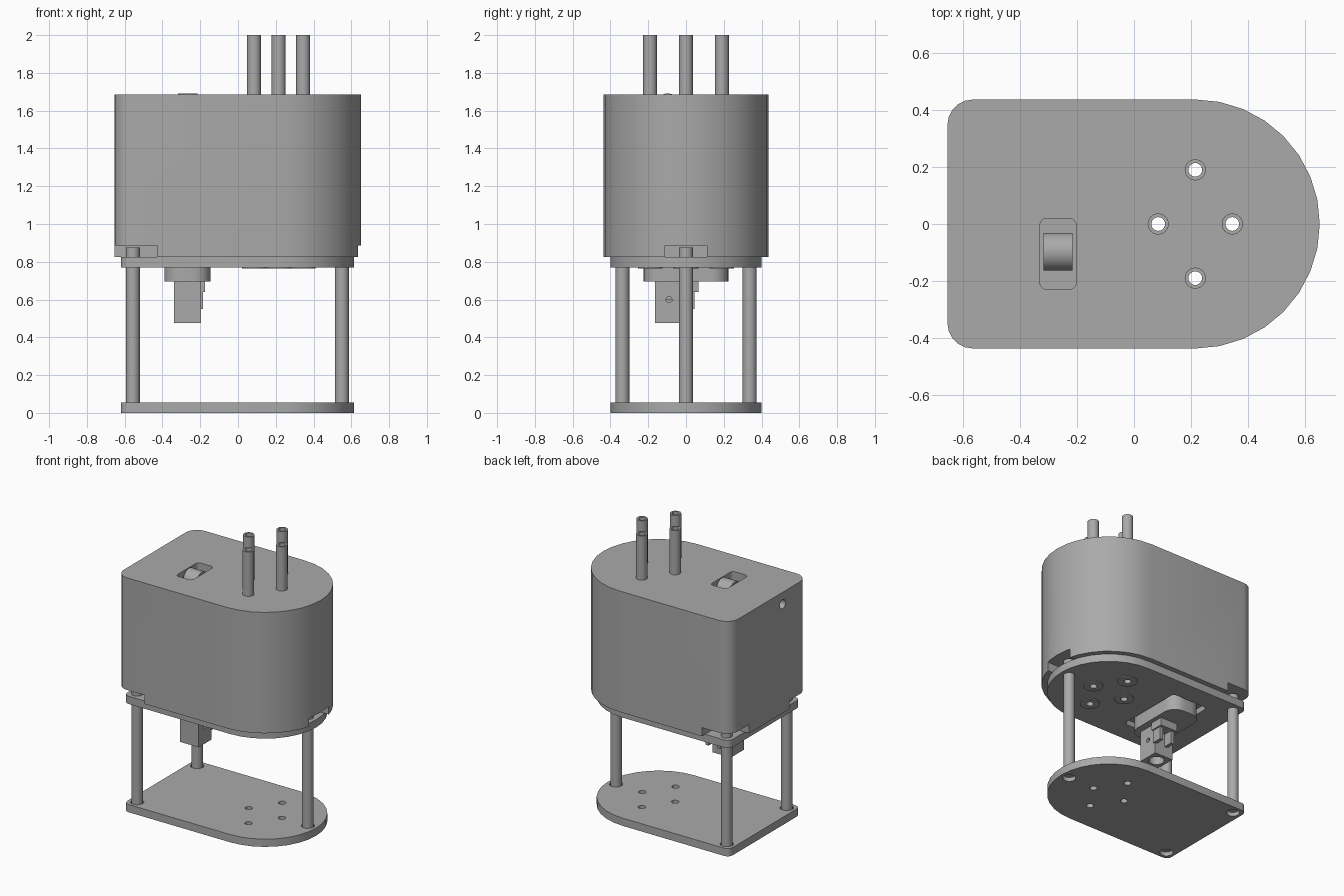
import bpy, bmesh, math

cube = bpy.data.objects.get("Cube")
if cube:
    bpy.data.objects.remove(cube, do_unlink=True)

grey = bpy.data.materials.new("plain_grey")
grey.use_nodes = True
grey.diffuse_color = (0.4, 0.4, 0.4, 1)
grey.node_tree.nodes["Principled BSDF"].inputs["Base Color"].default_value = (0.4, 0.4, 0.4, 1)

TUBES = [(0.215, 0.19), (0.215, -0.19), (0.085, 0), (0.345, 0)]
POSTS = [(-0.557, 0.337), (-0.557, -0.337), (0.55, 0)]


def arc(cx, cy, r, a0, a1, n):
    angles = [math.radians(a0 + (a1 - a0) * i / n) for i in range(n + 1)]
    return [(cx + r * math.cos(a), cy + r * math.sin(a)) for a in angles]


def d_outline(x0, half, corner):
    """Half-round right end, small rounded corners on the left."""
    c = half - corner
    return (arc(0.215, 0, half, -90, 90, 16)
            + arc(x0 + corner, c, corner, 90, 180, 5)
            + arc(x0 + corner, -c, corner, 180, 270, 5))


def rounded(x0, x1, y0, y1, r):
    corners = [(x1 - r, y1 - r), (x0 + r, y1 - r), (x0 + r, y0 + r), (x1 - r, y0 + r)]
    return [p for i, (x, y) in enumerate(corners)
            for p in arc(x, y, r, 90 * i, 90 * i + 90, 6)]


def finish(name, bm):
    bmesh.ops.recalc_face_normals(bm, faces=bm.faces)
    mesh = bpy.data.meshes.new(name)
    bm.to_mesh(mesh)
    bm.free()
    mesh.materials.append(grey)
    ob = bpy.data.objects.new(name, mesh)
    bpy.context.collection.objects.link(ob)
    return ob


def prism(name, outline, z0, z1):
    bm = bmesh.new()
    face = bm.faces.new([bm.verts.new((x, y, z0)) for x, y in outline])
    top = bmesh.ops.extrude_face_region(bm, geom=[face])["geom"]
    bmesh.ops.translate(bm, vec=(0, 0, z1 - z0),
                        verts=[v for v in top if isinstance(v, bmesh.types.BMVert)])
    return finish(name, bm)


def box(name, x0, x1, y0, y1, z0, z1):
    return prism(name, [(x0, y0), (x1, y0), (x1, y1), (x0, y1)], z0, z1)


def rod(name, x, y, r, z0, z1, n=24):
    return prism(name, arc(x, y, r, 0, 360 - 360 / n, n - 1), z0, z1)


def x_rod(name, x0, x1, y, z, r, n=32):
    """Cylinder lying along x."""
    ob = rod(name, 0, 0, r, x0, x1, n)
    for v in ob.data.vertices:
        a, b, c = v.co
        v.co = (c, y + a, z + b)
    return ob


def lathe(name, x, y, profile, n=24):
    """Closed ring section turned about a vertical axis."""
    bm = bmesh.new()
    rings = [[bm.verts.new((x + r * math.cos(2 * math.pi * i / n),
                            y + r * math.sin(2 * math.pi * i / n), z))
              for i in range(n)] for r, z in profile]
    for k, ring in enumerate(rings):
        nxt = rings[(k + 1) % len(rings)]
        for i in range(n):
            j = (i + 1) % n
            bm.faces.new((ring[i], ring[j], nxt[j], nxt[i]))
    return finish(name, bm)


def cut(ob, cutters):
    for c in cutters:
        mod = ob.modifiers.new("cut", "BOOLEAN")
        mod.operation = "DIFFERENCE"
        mod.solver = "EXACT"
        mod.object = c
        bpy.context.view_layer.objects.active = ob
        bpy.ops.object.modifier_apply(modifier=mod.name)
        bpy.data.objects.remove(c, do_unlink=True)


def bores(r, z0, z1):
    return [rod("bore", x, y, r, z0, z1) for x, y in TUBES]


# Main housing: post pockets, wheel slot, cable hole, tube bores
housing = prism("housing", d_outline(-0.655, 0.437, 0.09), 0.825, 1.685)
cut(housing, [
    box("pocket", -0.8, -0.43, 0.225, 0.6, 0.7, 0.887),
    box("pocket", -0.8, -0.43, -0.6, -0.225, 0.7, 0.887),
    box("pocket", 0.44, 0.8, -0.112, 0.112, 0.7, 0.887),
    prism("slot", rounded(-0.33, -0.203, -0.23, 0.02, 0.025), 1.58, 1.8),
    x_rod("cable_hole", -0.8, -0.55, -0.15, 1.6, 0.032),
] + bores(0.03, 0.7, 1.8))

# Thumb wheel in the slot
x_rod("thumb_wheel", -0.318, -0.215, -0.097, 1.625, 0.066)

# Upper plate with sensor opening
upper = prism("upper_plate", d_outline(-0.62, 0.4, 0.04), 0.77, 0.825)
cut(upper, [prism("opening", rounded(-0.41, -0.125, -0.25, 0.25, 0.03), 0.7, 0.81)]
    + bores(0.03, 0.7, 0.9))

# Base plate with through holes and post recesses
base = prism("base_plate", d_outline(-0.62, 0.4, 0.04), 0, 0.055)
cut(base, bores(0.024, -0.1, 0.2)
    + [rod("recess", x, y, 0.043, -0.1, 0.2) for x, y in POSTS])

# Support posts
for i, (x, y) in enumerate(POSTS):
    rod(f"post_{i + 1}", x, y, 0.037, 0.025, 0.875)

# Open tubes with a bottom flange
for i, (x, y) in enumerate(TUBES):
    lathe(f"tube_{i + 1}", x, y, [(0.024, 0.764), (0.065, 0.764), (0.065, 0.775),
                                  (0.037, 0.775), (0.037, 2), (0.024, 2)])

# Sensor under the upper plate: flange, body and clip
prism("sensor_flange", rounded(-0.39, -0.145, -0.225, 0.225, 0.09), 0.695, 0.815)
body = box("sensor_body", -0.34, -0.195, -0.165, -0.018, 0.475, 0.70)
cut(body, [rod("socket", -0.268, -0.092, 0.05, 0.4, 0.6),
           x_rod("side_hole", -0.23, -0.1, -0.09, 0.6, 0.016)])
box("sensor_clip_top", -0.31, -0.175, -0.03, 0.065, 0.64, 0.70)
for i, x in enumerate((-0.30, -0.21)):
    box(f"sensor_clip_leg_{i + 1}", x, x + 0.025, -0.03, 0.045, 0.55, 0.65)

# Smooth the curved walls, keep the edges crisp
bpy.ops.object.select_all(action="DESELECT")
for ob in bpy.context.collection.objects:
    if ob.type == "MESH":
        ob.select_set(True)
        bpy.context.view_layer.objects.active = ob
bpy.ops.object.shade_smooth_by_angle(angle=math.radians(30))
